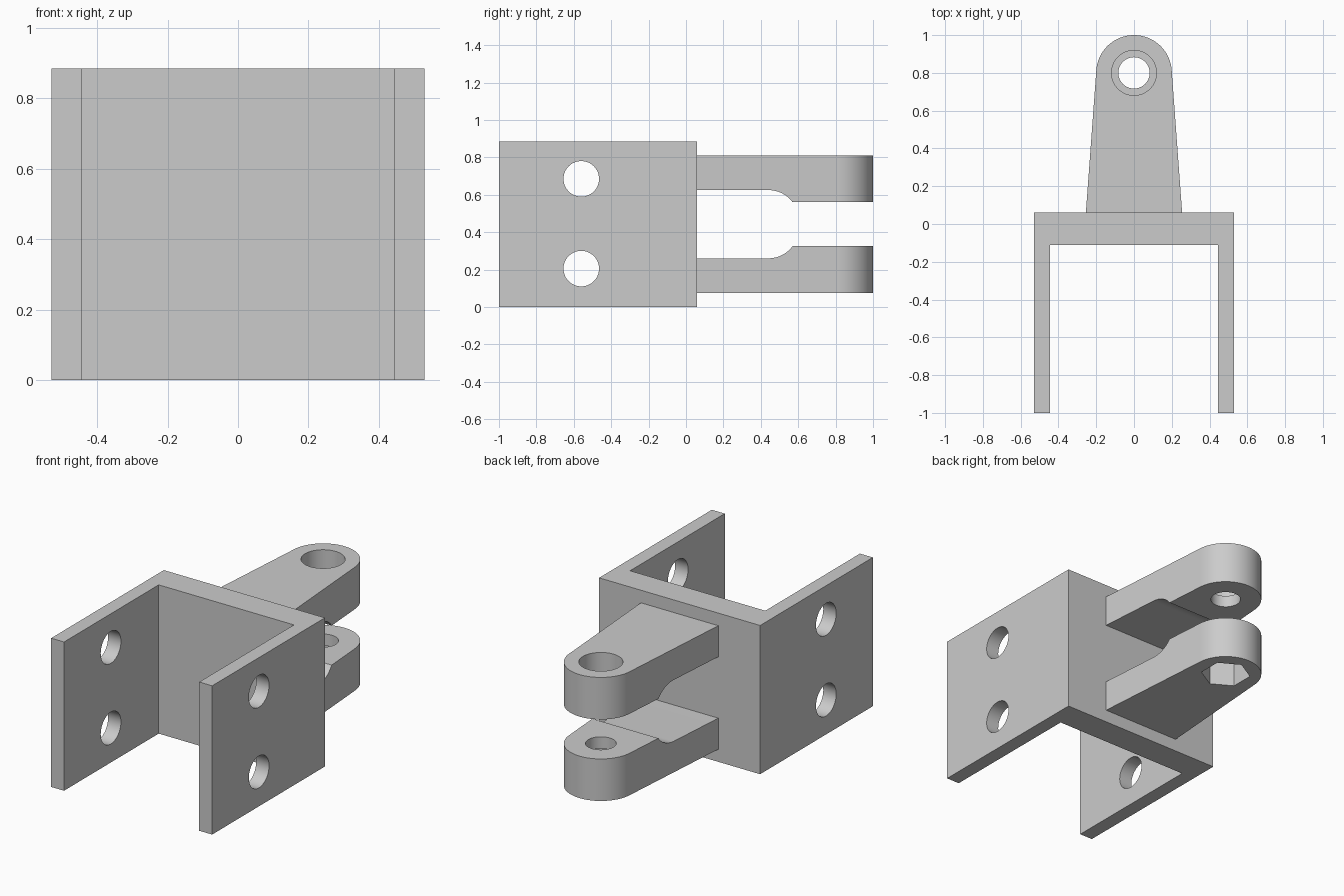
import bpy, bmesh
from math import sin, cos, pi, radians, atan2
from mathutils import Matrix, Vector

if "Cube" in bpy.data.objects:
    bpy.data.objects.remove(bpy.data.objects["Cube"])

HEIGHT = 0.885
MID = HEIGHT / 2
PIN_Y = 0.80
TIP_R = 0.2

grey = bpy.data.materials.new("plain grey")
grey.use_nodes = True
grey.diffuse_color = (0.6, 0.6, 0.6, 1)
grey.node_tree.nodes["Principled BSDF"].inputs["Base Color"].default_value = (0.6, 0.6, 0.6, 1)


def prism(name, outline, low, high, place=None):
    """Extrude a flat outline from low to high, then place it."""
    bm = bmesh.new()
    face = bm.faces.new([bm.verts.new((a, b, low)) for a, b in outline])
    new = bmesh.ops.extrude_face_region(bm, geom=[face])["geom"]
    top = [g for g in new if isinstance(g, bmesh.types.BMVert)]
    bmesh.ops.translate(bm, vec=(0, 0, high - low), verts=top)
    if place:
        bm.transform(place)
    bmesh.ops.recalc_face_normals(bm, faces=bm.faces)
    mesh = bpy.data.meshes.new(name)
    bm.to_mesh(mesh)
    bm.free()
    mesh.materials.append(grey)
    obj = bpy.data.objects.new(name, mesh)
    bpy.context.collection.objects.link(obj)
    return obj


def arc(cx, cy, r, start, end, steps):
    angles = [start + (end - start) * i / steps for i in range(steps + 1)]
    return [(cx + r * cos(t), cy + r * sin(t)) for t in angles]


def ring(cx, cy, r, sides, turn=0.0):
    return arc(cx, cy, r, turn, turn + 2 * pi, sides)[:-1]


def cut(target, cutter):
    mod = target.modifiers.new("cut", "BOOLEAN")
    mod.operation = "DIFFERENCE"
    mod.solver = "EXACT"
    mod.object = cutter
    bpy.context.view_layer.update()
    with bpy.context.temp_override(object=target, active_object=target):
        bpy.ops.object.modifier_apply(modifier=mod.name)
    bpy.data.objects.remove(cutter)


# Maps outline (a, b) and depth to (y, z) and x
SIDEWAYS = Matrix(((0, 0, 1, 0), (1, 0, 0, 0), (0, 1, 0, 0), (0, 0, 0, 1)))

# U-shaped bracket with two bolt holes through both cheeks
half = [(0.53, 0.06), (0.53, -1), (0.445, -1), (0.445, -0.11)]
bracket = prism("bracket", half + [(-x, y) for x, y in reversed(half)], 0, HEIGHT)
for z in (0.205, 0.685):
    cut(bracket, prism("bolt_cutter", ring(-0.56, z, 0.095, 64), -1, 1, SIDEWAYS))

# Tapered arms with rounded tips
base = Vector((0.255, 0.06))
lean = atan2(base.x - TIP_R, PIN_Y - base.y)
root = [(base.x + 0.002, 0.03)]
plan = root + arc(0, PIN_Y, TIP_R, lean, pi - lean, 48) + [(-root[0][0], 0.03)]
lower_arm = prism("lower_arm", plan, 0.075, 0.325)
upper_arm = prism("upper_arm", plan, HEIGHT - 0.325, HEIGHT - 0.075)

# Relief between the arms, ending in a curved ramp
ramp = [(0, 0.26)] + arc(0.44, 0.4225, 0.1625, -pi / 2, radians(-30), 16)
relief = ramp + [(y, HEIGHT - z) for y, z in reversed(ramp)]

for arm in (lower_arm, upper_arm):
    cut(arm, prism("relief_cutter", relief, -0.5, 0.5, SIDEWAYS))
    cut(arm, prism("pin_cutter", ring(0, PIN_Y, 0.083, 48), -0.2, 1.2))

# Hexagonal nut pocket below, round bolt-head pocket above
cut(lower_arm, prism("nut_cutter", ring(0, PIN_Y, 0.138, 6, pi / 6), -0.1, 0.255))
cut(upper_arm, prism("head_cutter", ring(0, PIN_Y, 0.119, 64), HEIGHT - 0.255, 1))

# Smooth the round walls, keep the edges sharp
bpy.ops.object.select_all(action="DESELECT")
for part in (bracket, lower_arm, upper_arm):
    part.select_set(True)
    bpy.context.view_layer.objects.active = part
bpy.ops.object.shade_smooth_by_angle(angle=radians(30))
